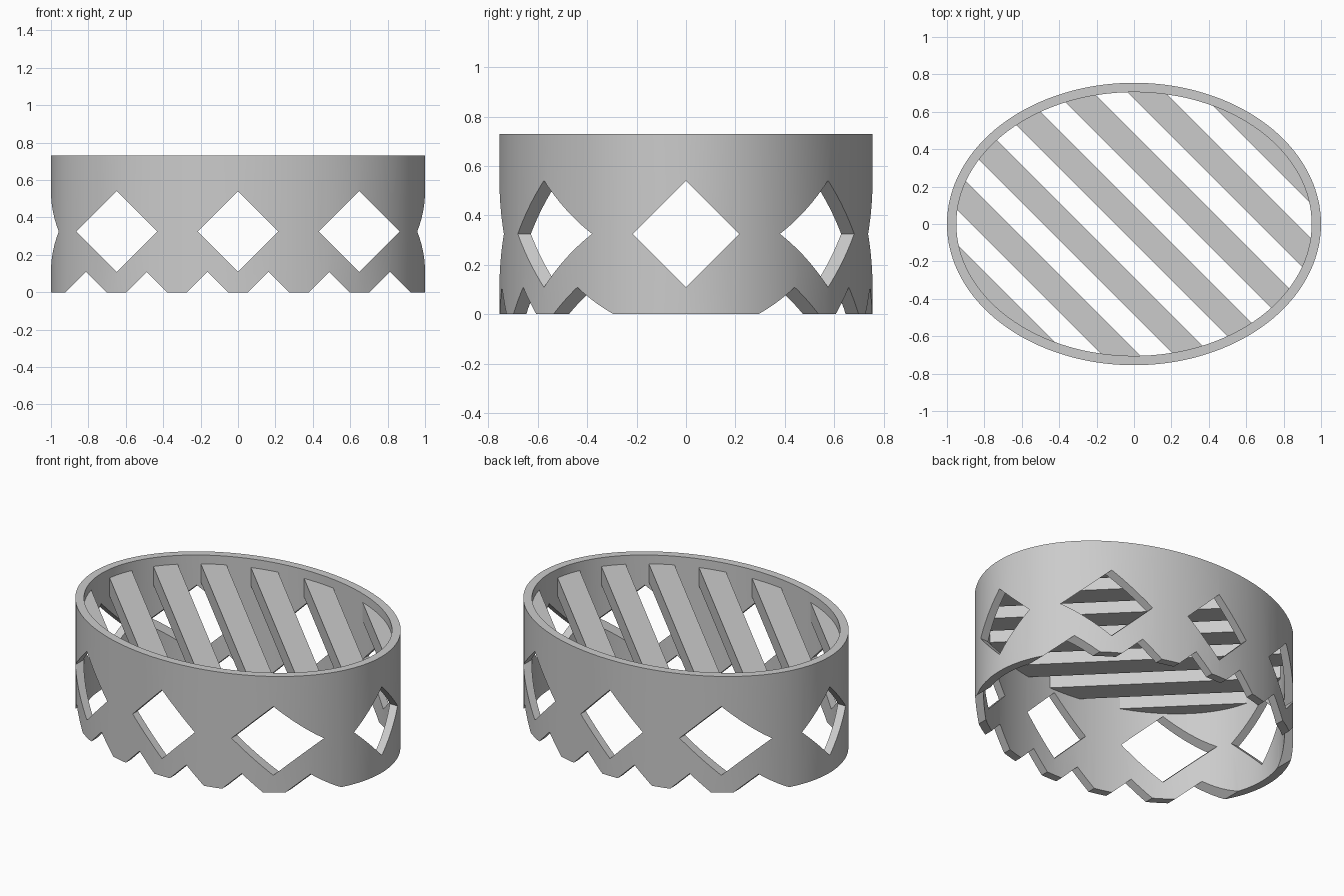
import bpy
import bmesh
from math import sqrt
from mathutils import Matrix, Vector

OUTER = (1.0, 0.755)
INNER = (0.95, 0.705)
HEIGHT = 0.73
SEGMENTS = 128

cube = bpy.data.objects.get("Cube")
if cube:
    bpy.data.objects.remove(cube, do_unlink=True)

grey = bpy.data.materials.new("plain grey")
grey.use_nodes = True
colour = (0.6, 0.6, 0.6, 1)
grey.diffuse_color = colour
grey.node_tree.nodes["Principled BSDF"].inputs["Base Color"].default_value = colour


def make_object(name, bm):
    bmesh.ops.recalc_face_normals(bm, faces=bm.faces)
    mesh = bpy.data.meshes.new(name)
    bm.to_mesh(mesh)
    bm.free()
    mesh.materials.append(grey)
    obj = bpy.data.objects.new(name, mesh)
    bpy.context.collection.objects.link(obj)
    return obj


def add_oval(bm, radii, bottom, top):
    """Add a solid elliptical cylinder."""
    place = Matrix.Translation((0, 0, (bottom + top) / 2))
    size = Matrix.Diagonal((radii[0], radii[1], top - bottom, 1))
    bmesh.ops.create_cone(bm, cap_ends=True, segments=SEGMENTS, radius1=1,
                          radius2=1, depth=1, matrix=place @ size)


def add_diamond(bm, axis, offset, z, half):
    """Add a long diamond prism that runs along one axis."""
    side = half * sqrt(2)
    turn = Matrix.Rotation(0.7853982, 4, axis)
    if axis == 'Y':
        place, size = (offset, 0, z), (side, 3, side, 1)
    else:
        place, size = (0, offset, z), (3, side, side, 1)
    bmesh.ops.create_cube(bm, size=1, matrix=Matrix.Translation(place) @ turn
                          @ Matrix.Diagonal(size))


def cut(target, cutter):
    cutter.hide_render = True
    mod = target.modifiers.new("cut", 'BOOLEAN')
    mod.operation = 'DIFFERENCE'
    mod.solver = 'EXACT'
    mod.object = cutter
    bpy.ops.object.select_all(action='DESELECT')
    target.select_set(True)
    bpy.context.view_layer.objects.active = target
    bpy.ops.object.modifier_apply(modifier=mod.name)
    bpy.data.objects.remove(cutter, do_unlink=True)


# Oval wall, hollowed out
bm = bmesh.new()
add_oval(bm, OUTER, 0, HEIGHT)
wall = make_object("oval_wall", bm)
bm = bmesh.new()
add_oval(bm, INNER, -0.5, HEIGHT + 0.5)
cut(wall, make_object("hollow_cutter", bm))

# Diamond windows and bottom notches through front and back
bm = bmesh.new()
for i in (-1, 0, 1):
    add_diamond(bm, 'Y', i * 0.648, 0.325, 0.216)
for i in range(6):
    add_diamond(bm, 'Y', (i - 2.5) * 0.325, 0, 0.109)
cut(wall, make_object("front_back_cutter", bm))

# Diamond windows through both ends
bm = bmesh.new()
add_diamond(bm, 'X', 0, 0.325, 0.216)
cut(wall, make_object("end_cutter", bm))
bpy.ops.object.shade_smooth_by_angle(angle=0.5)

# Diagonal slats, trimmed to the inside of the wall
across = Vector((1, 1, 0)).normalized()
for i in range(-3, 4):
    bm = bmesh.new()
    add_oval(bm, (INNER[0] + 0.002, INNER[1] + 0.002), 0.56, 0.675)
    for sign in (-1, 1):
        edge = across * ((i * 0.385 + sign * 0.1) / sqrt(2))
        bmesh.ops.bisect_plane(bm, geom=bm.verts[:] + bm.edges[:] + bm.faces[:],
                               plane_co=edge, plane_no=across * sign,
                               clear_outer=True)
        rim = [e for e in bm.edges if e.is_boundary]
        if rim:
            bmesh.ops.holes_fill(bm, edges=rim, sides=0)
    make_object(f"diagonal_slat_{i + 4}", bm)
